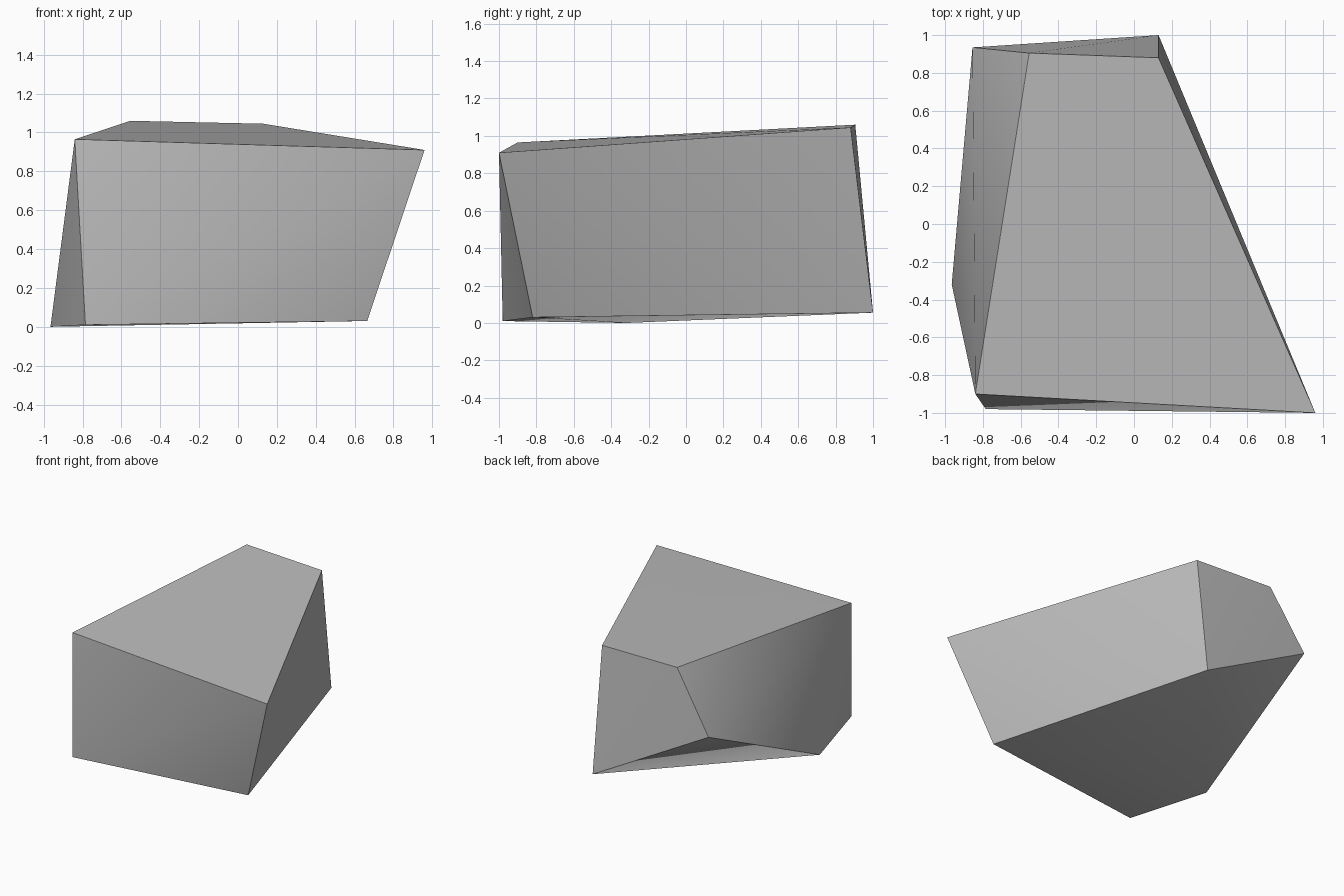
import bpy
import bmesh
import math

cube = bpy.data.objects.get("Cube")
if cube:
    bpy.data.objects.remove(cube, do_unlink=True)

# Stone colour
stone = bpy.data.materials.new("stone_grey")
stone.use_nodes = True
grey = (0.5, 0.5, 0.5, 1)
stone.diffuse_color = grey
stone.node_tree.nodes["Principled BSDF"].inputs["Base Color"].default_value = grey

# Corners of the chipped block
top_corners = [(-0.84, -0.9, 0.965), (0.96, -1, 0.91),
               (0.13, 0.88, 1.045), (-0.555, 0.905, 1.06)]
base_corners = [(-0.785, -0.98, 0.01), (0.665, -0.82, 0.03),
                (0.13, 1, 0.055), (-0.965, -0.32, 0)]
chipped_corner = [(-0.855, 0.935, 0.59)]

# Wrap the corners in a convex shell
bm = bmesh.new()
for corner in top_corners + base_corners + chipped_corner:
    bm.verts.new(corner)
bmesh.ops.convex_hull(bm, input=bm.verts[:])
bmesh.ops.recalc_face_normals(bm, faces=bm.faces[:])
mesh = bpy.data.meshes.new("rock")
bm.to_mesh(mesh)
bm.free()
mesh.materials.append(stone)

rock = bpy.data.objects.new("rock", mesh)
bpy.context.collection.objects.link(rock)

# Soft shading across the gentle folds, crisp outer ridges
bpy.ops.object.select_all(action="DESELECT")
rock.select_set(True)
bpy.context.view_layer.objects.active = rock
bpy.ops.object.shade_smooth_by_angle(angle=math.radians(45))
